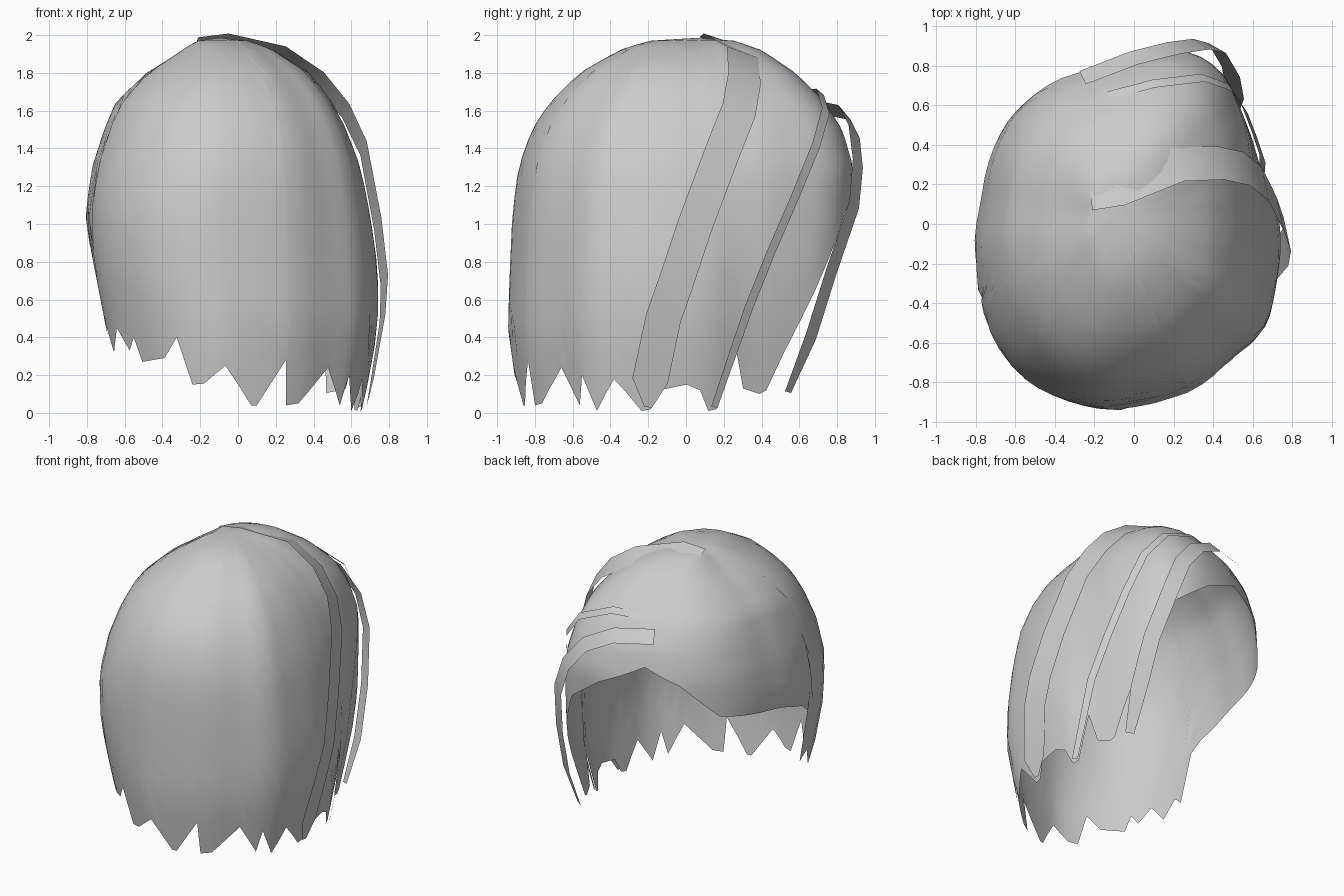
import bpy, bmesh, math
from mathutils import Vector

cube = bpy.data.objects.get("Cube")
if cube:
    bpy.data.objects.remove(cube)

mat = bpy.data.materials.new("hair_grey")
mat.use_nodes = True
GREY = (0.6, 0.6, 0.6, 1)
mat.diffuse_color = GREY
mat.node_tree.nodes["Principled BSDF"].inputs["Base Color"].default_value = GREY

CROWN = Vector((-0.1, 0.05, 0))
# plan outline of the widest part, counter-clockwise
OUTLINE = [(.74, 0), (.65, .3), (.57, .57), (.45, .82), (.25, .89), (0, .86), (-.25, .79),
           (-.42, .72), (-.58, .6), (-.7, .42), (-.77, .1), (-.8, -.25), (-.72, -.62),
           (-.58, -.8), (-.4, -.9), (-.14, -.95), (.05, -.91), (.32, -.83), (.5, -.67),
           (.66, -.55), (.72, -.3)]
# height, then spread from the crown in each of the directions
DIRECTIONS = [0, 45, 90, 180, 225, 270, 360]
LEVELS = [(1.985, 0, 0, 0, 0, 0, 0), (1.97, .18, .23, .25, .15, .18, .25),
          (1.92, .34, .4, .42, .26, .3, .41), (1.8, .56, .62, .63, .54, .54, .62),
          (1.65, .7, .79, .81, .77, .72, .77), (1.5, .79, .88, .93, .86, .82, .87),
          (1.3, .88, .95, 1, .95, .91, .94), (1.05, .94, .96, .98, 1, .97, .97),
          (.75, .99, .96, .92, .93, .96, .985), (.45, .99, .93, .87, .8, .9, 1),
          (0, .89, .85, .8, .63, .79, .94)]
# ragged lower edge: (direction in degrees, height)
HEM = [(-163, .87), (-157, .8), (-153, .4), (-149, .46), (-143, .32), (-137, .45), (-131, .33),
       (-128, .4), (-125, .27), (-115, .29), (-110, .4), (-105, .15), (-101, .155), (-94, .25),
       (-85, .04), (-83, .04), (-73, .28), (-72, .04), (-67, .05), (-54, .24), (-46, .04),
       (-43, .2), (-38, .01), (-30, .18), (-20, .01), (-16, .02), (-12, .12), (0, .15), (6, .12),
       (10, .01), (14, .02), (23, .32), (27, .13), (35, .1), (38, .12), (50, .5), (59, .8),
       (68, 1.06), (84, 1.24), (105, 1.39), (122, 1.28), (141, 1.04), (157, 1), (180, .95),
       (197, .87)]


def lerp(a, b, t):
    return a + (b - a) * t


def table(points, x):
    """Linear lookup in sorted (x, y) pairs."""
    for (x0, y0), (x1, y1) in zip(points, points[1:]):
        if x <= x1:
            return lerp(y0, y1, (x - x0) / (x1 - x0))
    return points[-1][1]


polar = sorted((math.degrees(math.atan2(y, x)) % 360, math.hypot(x, y)) for x, y in OUTLINE)
polar.append((360, polar[0][1]))


def radius(deg):
    """Outline radius, averaged over nearby directions to soften its corners."""
    return 1.005 * sum(table(polar, (deg + d) % 360) for d in (-5, 0, 5)) / 3


def level_of(z):
    for i in range(len(LEVELS) - 1):
        z0, z1 = LEVELS[i][0], LEVELS[i + 1][0]
        if z >= z1:
            return i + (z0 - z) / (z0 - z1)
    return len(LEVELS) - 1


def shell_point(deg, s):
    i = min(int(s), len(LEVELS) - 2)
    z, *spread = [lerp(a, b, s - i) for a, b in zip(LEVELS[i], LEVELS[i + 1])]
    spread.append(spread[0])
    k = max(j for j, d in enumerate(DIRECTIONS) if d <= deg % 360)
    part = (deg % 360 - DIRECTIONS[k]) / (DIRECTIONS[k + 1] - DIRECTIONS[k])
    f = lerp(spread[k], spread[k + 1], math.sin(part * math.pi / 2) ** 2)
    a = math.radians(deg)
    rim = Vector((math.cos(a), math.sin(a), 0)) * radius(deg)
    p = CROWN.lerp(rim, f)
    p.z = z
    return p


def finish(name, bm):
    me = bpy.data.meshes.new(name)
    bm.normal_update()
    bm.to_mesh(me)
    bm.free()
    me.materials.append(mat)
    for p in me.polygons:
        p.use_smooth = True
    ob = bpy.data.objects.new(name, me)
    bpy.context.collection.objects.link(ob)


# main shell: columns from the crown down to the ragged edge
ROWS = 20
columns = []
for (a0, _), (a1, _) in zip(HEM, HEM[1:]):
    n = max(1, math.ceil((a1 - a0) / 6))
    columns += [lerp(a0, a1, k / n) for k in range(n)]
bm = bmesh.new()
top = bm.verts.new(shell_point(0, 0))
grid = []
for deg in columns:
    end = level_of(table(HEM, deg))
    grid.append([bm.verts.new(shell_point(deg, end * j / ROWS)) for j in range(1, ROWS + 1)])
for a, b in zip(grid, grid[1:] + grid[:1]):
    bm.faces.new((top, a[0], b[0]))
    for j in range(ROWS - 1):
        bm.faces.new((a[j], a[j + 1], b[j + 1], b[j]))
finish("hair_shell", bm)


def strand(name, path, half, tip, tilt):
    """Flat lock following a path against the head; tilt turns it toward +y."""
    pts = [Vector(p) for p in path]
    bm = bmesh.new()
    rows = []
    for i, p in enumerate(pts):
        along = pts[min(i + 1, len(pts) - 1)] - pts[max(i - 1, 0)]
        out = p - Vector((0, -tilt, .9))
        side = along.cross(out).normalized()
        w = tip if i == len(pts) - 1 else half
        rows.append([bm.verts.new(p + side * w * k) for k in (1, -1)])
    for a, b in zip(rows, rows[1:]):
        bm.faces.new((a[0], b[0], b[1], a[1]))
    finish(name, bm)


# swept locks lying over the side
strand("wide_side_lock", [(-.22, .16, 1.96), (-.08, .18, 1.98), (.22, .3, 1.91), (.43, .31, 1.77),
       (.57, .28, 1.6), (.665, .2, 1.4), (.74, .05, 1), (.775, -.05, .7), (.765, -.12, .5),
       (.71, -.19, .17), (.68, -.2, .03)], .095, .02, .15)
strand("narrow_side_lock", [(-.13, .65, 1.69), (.1, .71, 1.7), (.35, .74, 1.6), (.49, .69, 1.42),
       (.56, .58, 1.15), (.61, .45, .85), (.65, .33, .55), (.64, .15, .03)], .027, .02, 0)
strand("front_lock", [(-.26, .74, 1.61), (0, .84, 1.59), (.2, .89, 1.49), (.34, .91, 1.32),
       (.42, .89, 1.1), (.49, .77, .75), (.51, .66, .4), (.49, .54, .11)], .055, .03, 0)
